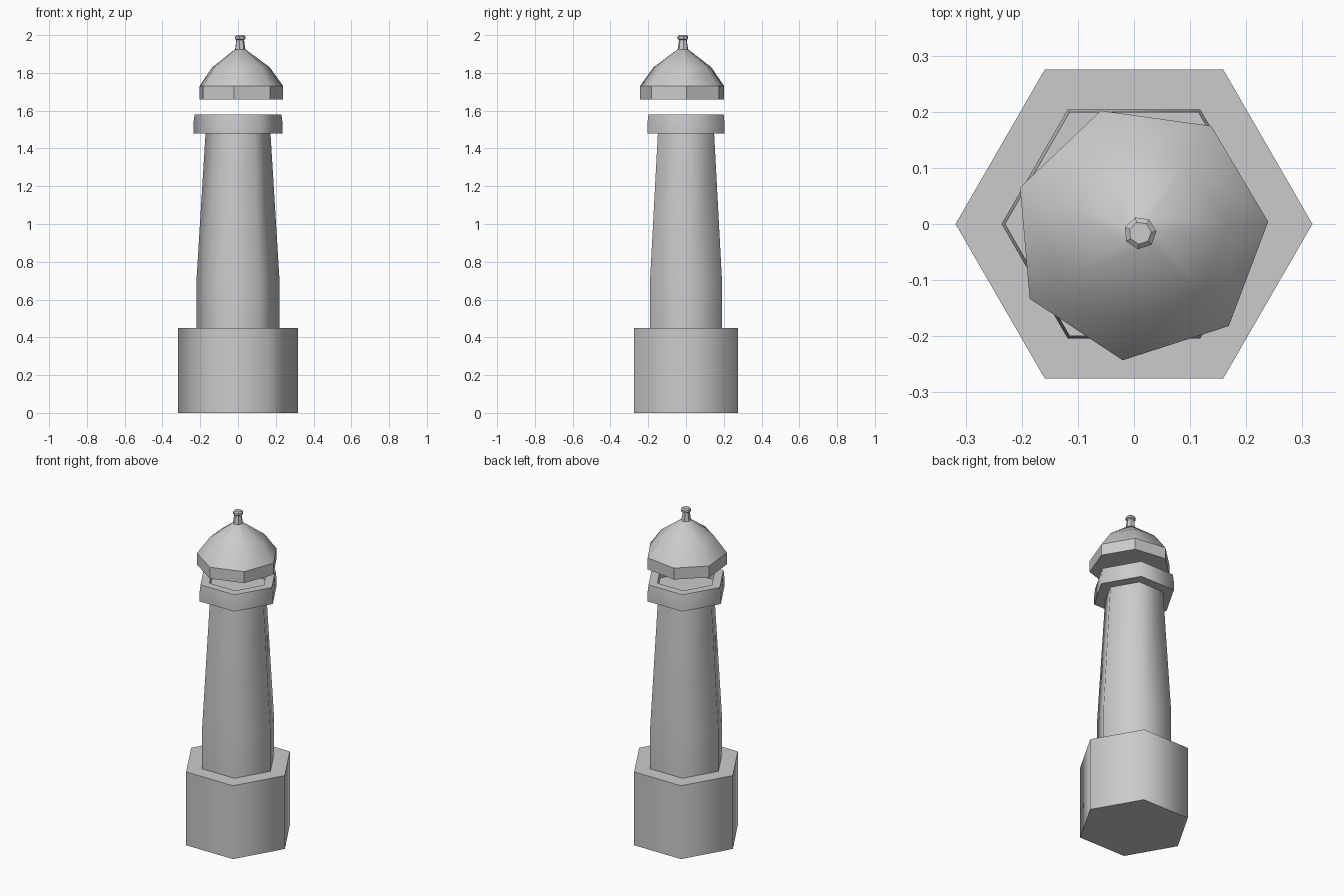
import bpy, bmesh, math

if "Cube" in bpy.data.objects:
    bpy.data.objects.remove(bpy.data.objects["Cube"])


def lathe(name, sides, profile, centre=(0, 0), turn=0, smooth=None):
    """Low-poly turned solid from (radius, z) rings, capped at both ends."""
    bm = bmesh.new()
    rings = []
    for r, z in profile:
        ring = []
        for i in range(sides):
            a = math.radians(turn) + math.tau * i / sides
            ring.append(bm.verts.new((centre[0] + r * math.cos(a),
                                      centre[1] + r * math.sin(a), z)))
        rings.append(ring)
    for low, high in zip(rings, rings[1:]):
        for i in range(sides):
            j = (i + 1) % sides
            bm.faces.new((low[i], low[j], high[j], high[i]))
    bm.faces.new(rings[0][::-1])
    bm.faces.new(rings[-1])
    bmesh.ops.recalc_face_normals(bm, faces=bm.faces[:])
    mesh = bpy.data.meshes.new(name)
    bm.to_mesh(mesh)
    bm.free()
    ob = bpy.data.objects.new(name, mesh)
    bpy.context.collection.objects.link(ob)
    if smooth:
        bpy.ops.object.select_all(action='DESELECT')
        ob.select_set(True)
        bpy.context.view_layer.objects.active = ob
        bpy.ops.object.shade_smooth_by_angle(angle=math.radians(smooth))
    return ob


# hexagonal base and tapering tower
lathe("base", 6, [(0.318, 0), (0.318, 0.45)], smooth=65)
lathe("tower", 6, [(0.22, 0.45), (0.22, 0.70), (0.172, 1.48)], smooth=65)

# gallery with a recessed lantern floor
lathe("gallery", 6, [(0.236, 1.48), (0.236, 1.53), (0.23, 1.58),
                     (0.175, 1.58), (0.175, 1.53)], smooth=65)

# seven-sided roof, slightly off axis, with its band and finial
axis = dict(centre=(0.011, -0.016), turn=5)
lathe("roof_band", 7, [(0.229, 1.66), (0.229, 1.73)], **axis)
lathe("roof", 7, [(0.229, 1.73), (0.157, 1.83), (0.028, 1.925)], smooth=60, **axis)
lathe("finial", 7, [(0.029, 1.92), (0.021, 1.975), (0.029, 1.98),
                    (0.029, 1.992), (0.02, 2.0)], smooth=30, **axis)
